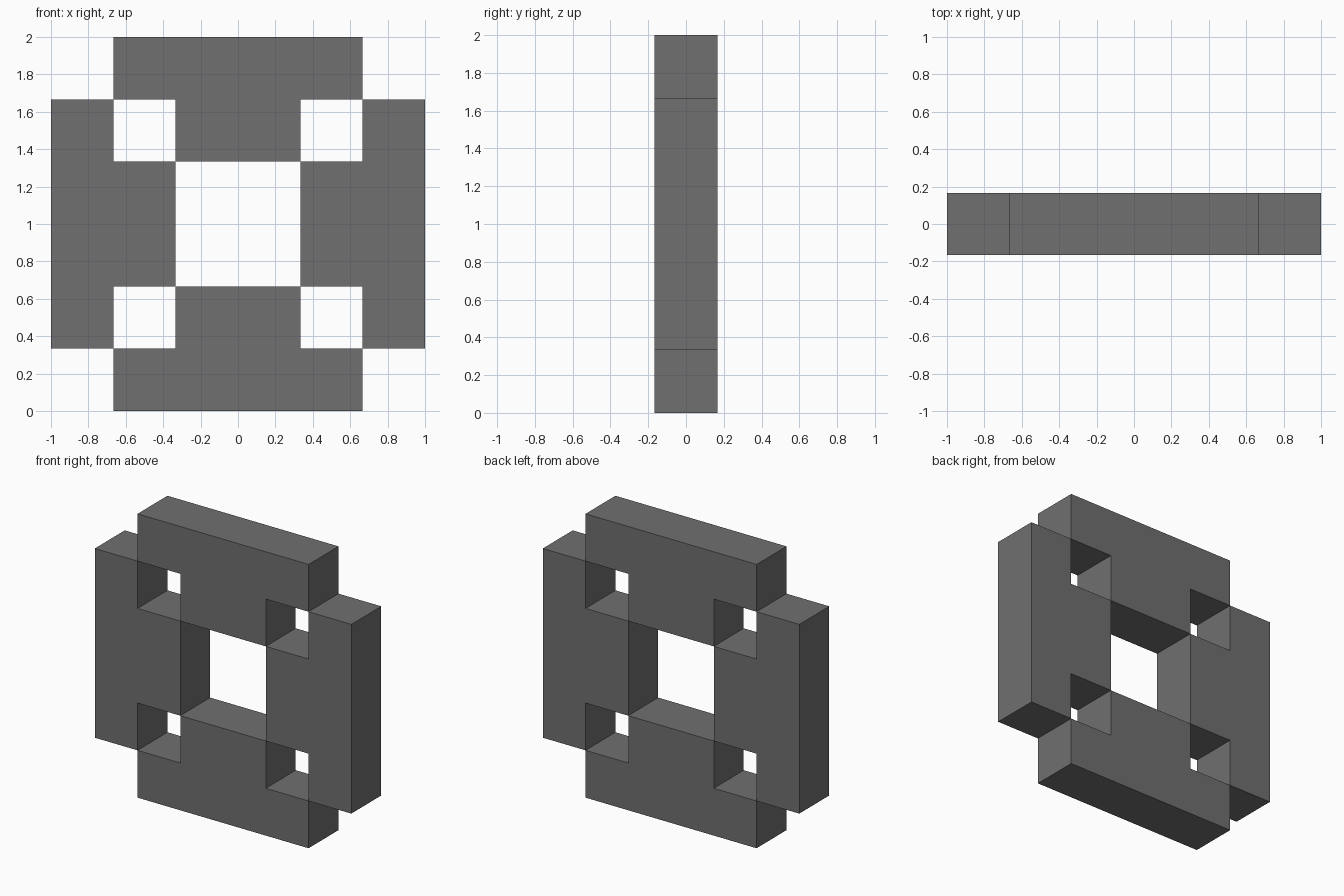
import bpy, bmesh, math
from mathutils import Matrix, Vector

if "Cube" in bpy.data.objects:
    bpy.data.objects.remove(bpy.data.objects["Cube"])

U = 1 / 3  # grid unit of the block pattern

grey = bpy.data.materials.new("dark grey")
grey.diffuse_color = (0.162, 0.162, 0.162, 1)
grey.use_nodes = True
grey.node_tree.nodes["Principled BSDF"].inputs["Base Color"].default_value = grey.diffuse_color

# T-shaped profile: long outer bar with a short stem pointing to the centre
PROFILE = [(-2, 3), (-2, 2), (-1, 2), (-1, 1), (1, 1), (1, 2), (2, 2), (2, 3)]


def t_block(name, angle):
    bm = bmesh.new()
    face = bm.faces.new([bm.verts.new((x * U, -U / 2, z * U)) for x, z in PROFILE])
    ext = bmesh.ops.extrude_face_region(bm, geom=[face], use_keep_orig=True)
    verts = [g for g in ext["geom"] if isinstance(g, bmesh.types.BMVert)]
    bmesh.ops.translate(bm, verts=verts, vec=(0, U, 0))
    # turn into place around the frame centre, then lift onto the ground
    bmesh.ops.rotate(bm, verts=bm.verts, cent=(0, 0, 0),
                     matrix=Matrix.Rotation(angle, 3, 'Y'))
    bmesh.ops.translate(bm, verts=bm.verts, vec=Vector((0, 0, 1)))
    bmesh.ops.recalc_face_normals(bm, faces=bm.faces)
    me = bpy.data.meshes.new(name)
    bm.to_mesh(me)
    bm.free()
    me.materials.append(grey)
    bpy.context.collection.objects.link(bpy.data.objects.new(name, me))


# Four identical blocks around the square opening
for i, name in enumerate(["top_block", "right_block", "bottom_block", "left_block"]):
    t_block(name, i * math.pi / 2)
